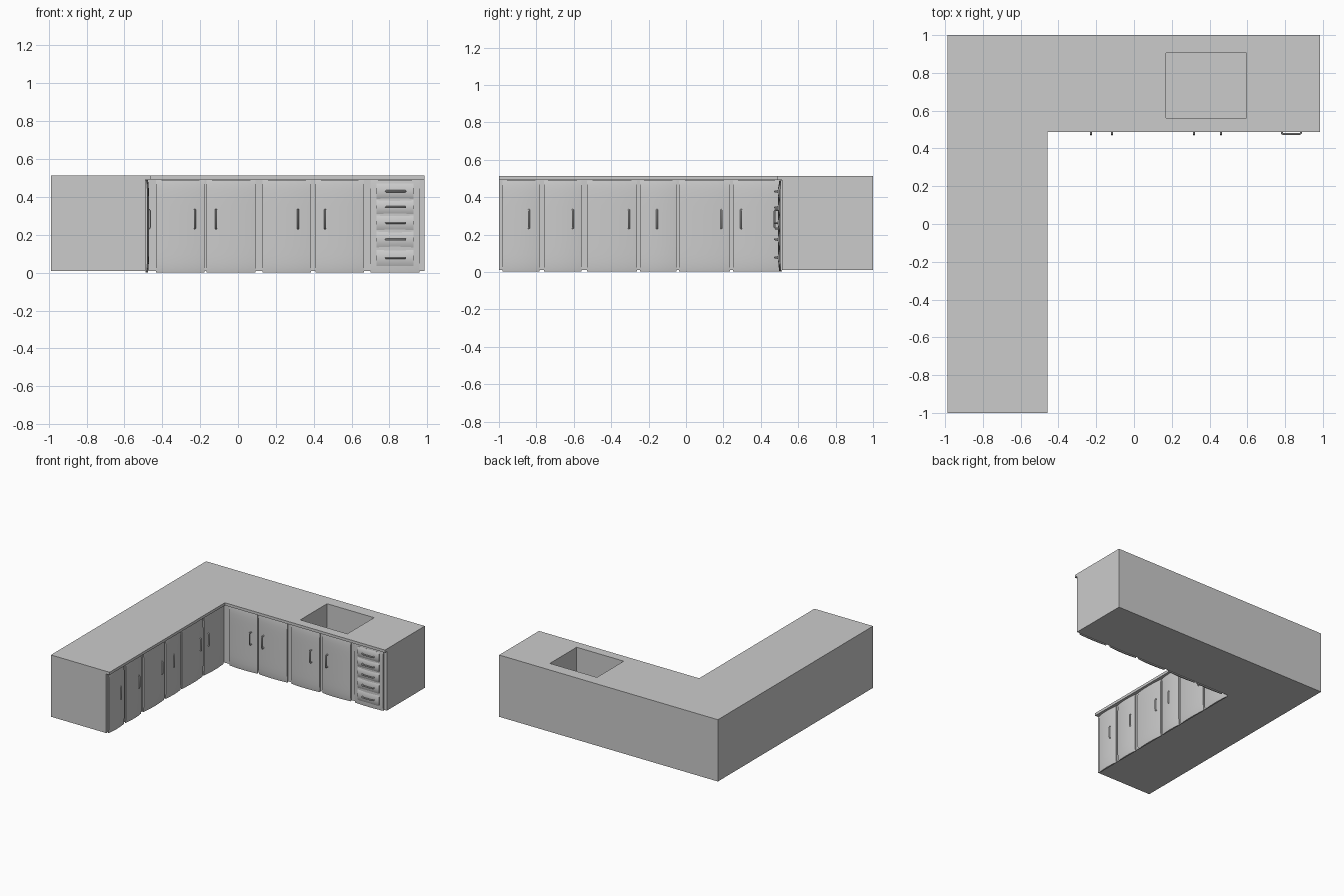
import bpy, bmesh, math

if "Cube" in bpy.data.objects:
    bpy.data.objects.remove(bpy.data.objects["Cube"])

FRONT_Y, FRONT_X = 0.512, -0.489   # carcass faces behind the doors
TURN = math.pi / 2                 # left wing faces +x


def finish(name, bm, smooth=False):
    bmesh.ops.recalc_face_normals(bm, faces=bm.faces)
    me = bpy.data.meshes.new(name)
    bm.to_mesh(me)
    bm.free()
    ob = bpy.data.objects.new(name, me)
    bpy.context.collection.objects.link(ob)
    if smooth:
        bpy.ops.object.select_all(action='DESELECT')
        ob.select_set(True)
        bpy.context.view_layer.objects.active = ob
        bpy.ops.object.shade_smooth_by_angle(angle=math.radians(35))
    return ob


def prism(name, pts, z0, z1):
    bm = bmesh.new()
    face = bm.faces.new([bm.verts.new((x, y, z0)) for x, y in pts])
    ext = bmesh.ops.extrude_face_region(bm, geom=[face])
    for v in ext['geom']:
        if isinstance(v, bmesh.types.BMVert):
            v.co.z = z1
    return finish(name, bm)


def l_shape(ix, iy):
    return [(-0.988, -1), (ix, -1), (ix, iy), (0.986, iy), (0.986, 1), (-0.988, 1)]


def panel(name, w, h, edge, bulge_x, bulge_z, power_z, n=14):
    # cushioned front: a grid bulging towards -y, with a closed rim and back
    bm = bmesh.new()
    bmesh.ops.create_grid(bm, x_segments=n, y_segments=n, size=1)
    for v in bm.verts:
        # crowd the grid lines towards the edges
        u, t = math.sin(v.co.x * math.pi / 2), math.sin(v.co.y * math.pi / 2)
        d = edge + bulge_x * (1 - u ** 2) + bulge_z * (1 - abs(t) ** power_z)
        v.co = (u * w / 2, -d, t * h / 2)
    rim = [e for e in bm.edges if e.is_boundary]
    ext = bmesh.ops.extrude_edge_only(bm, edges=rim)
    for v in ext['geom']:
        if isinstance(v, bmesh.types.BMVert):
            v.co.y = 0
    bmesh.ops.holes_fill(bm, edges=[e for e in bm.edges if e.is_boundary])
    return finish(name, bm, True)


def handle(name, length, base, reach, upright):
    # bent bar with two feet
    r, a = 0.0055, length / 2
    path = [(-a + .012, base), (-a + .012, reach - .004), (-a * .7, reach),
            (a * .7, reach), (a - .012, reach - .004), (a - .012, base)]
    bm = bmesh.new()
    rings = []
    for i, (s, d) in enumerate(path):
        p, q = path[max(i - 1, 0)], path[min(i + 1, len(path) - 1)]
        ts, td = q[0] - p[0], q[1] - p[1]
        m = math.hypot(ts, td)
        ns, nd = -td / m, ts / m
        ring = []
        for k in range(8):
            c, e = r * math.cos(k * math.pi / 4), r * math.sin(k * math.pi / 4)
            along, out = s + ns * c, d + nd * c
            ring.append(bm.verts.new((e, -out, along) if upright else (along, -out, e)))
        rings.append(ring)
    for a_, b_ in zip(rings, rings[1:]):
        for k in range(8):
            bm.faces.new((a_[k], a_[(k + 1) % 8], b_[(k + 1) % 8], b_[k]))
    bm.faces.new(rings[0])
    bm.faces.new(rings[-1])
    return finish(name, bm, True)


# carcass and overhanging worktop
carcass = prism("carcass", l_shape(FRONT_X, FRONT_Y), 0.01, 0.492)
worktop = prism("worktop", l_shape(-0.459, 0.486), 0.492, 0.514)

# sink basin cut through worktop into carcass
cutter = prism("sink_cutter", [(0.17, 0.56), (0.595, 0.56), (0.595, 0.905), (0.17, 0.905)], 0.28, 0.6)
cutter.hide_render = True
for ob in (carcass, worktop):
    mod = ob.modifiers.new("sink", 'BOOLEAN')
    mod.operation, mod.solver, mod.object = 'DIFFERENCE', 'EXACT', cutter
    bpy.context.view_layer.objects.active = ob
    bpy.ops.object.modifier_apply(modifier=mod.name)
bpy.data.objects.remove(cutter)

# doors: start, end, handle position along each wing
back_doors = [(-.432, -.177, -.228), (-.166, .093, -.116), (.13, .386, .317), (.41, .665, .46)]
left_doors = [(-.98, -.782, -.84), (-.76, -.56, -.605), (-.53, -.262, -.305),
              (-.246, -.05, -.155), (-.037, .235, .19), (.25, .505, .295)]
for wing, doors, reach in (("back", back_doors, .038), ("left", left_doors, .024)):
    for i, (a, b, hx) in enumerate(doors, 1):
        door = panel(f"{wing}_door_{i}", b - a, 0.488, .005, .008, .006, 8)
        grip = handle(f"{wing}_door_handle_{i}", 0.122, .01, reach, True)
        for ob, s, z in ((door, (a + b) / 2, .246), (grip, hx, .283)):
            if wing == "back":
                ob.location = (s, FRONT_Y, z)
            else:
                ob.location = (FRONT_X, s, z)
                ob.rotation_euler.z = TURN

# drawer unit: frame, five curved fronts, bar handles
frame = panel("drawer_frame", .257, .488, .005, .006, .004, 8)
frame.location = (.829, FRONT_Y, .246)
for i, (z, h) in enumerate([(.43, .084), (.346, .076), (.263, .08), (.175, .086), (.078, .088)], 1):
    front = panel(f"drawer_front_{i}", .196, h, .011, .002, .009, 2, 10)
    front.location = (.829, FRONT_Y, z)
    grip = handle(f"drawer_handle_{i}", .125, .015, .036, False)
    grip.location = (.833, FRONT_Y, z)

# stand on the floor
bpy.context.view_layer.update()
